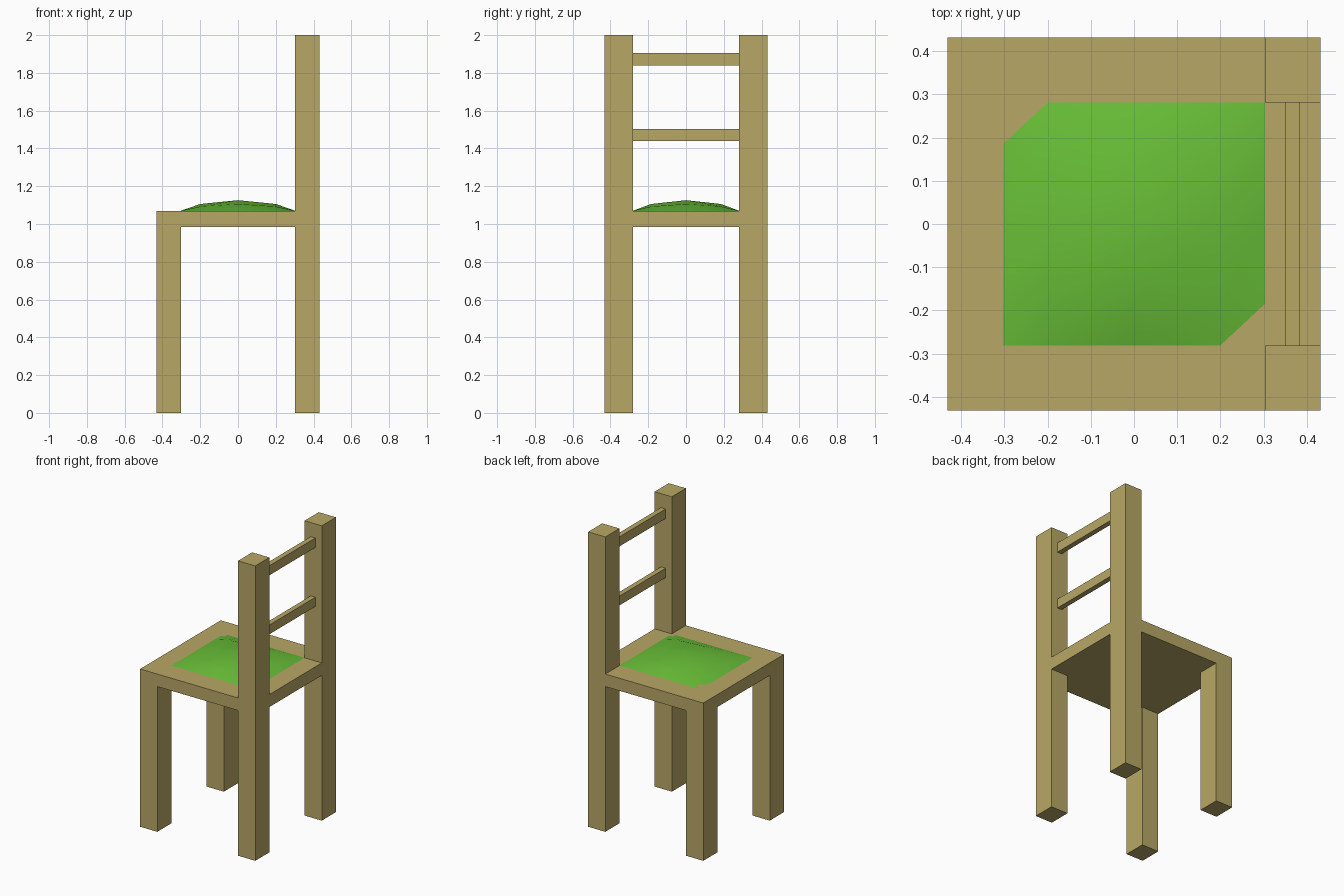
import bpy
import bmesh

if "Cube" in bpy.data.objects:
    bpy.data.objects.remove(bpy.data.objects["Cube"])

OUT, LEG_X, LEG_Y = 0.432, 0.303, 0.281
SEAT_LOW, SEAT_TOP, HEIGHT = 0.985, 1.07, 2.0


def material(name, color):
    mat = bpy.data.materials.new(name)
    mat.diffuse_color = (*color, 1)
    mat.use_nodes = True
    mat.node_tree.nodes["Principled BSDF"].inputs["Base Color"].default_value = mat.diffuse_color
    return mat


def finish(name, bm, mat):
    bmesh.ops.recalc_face_normals(bm, faces=bm.faces[:])
    mesh = bpy.data.meshes.new(name)
    bm.to_mesh(mesh)
    bm.free()
    mesh.materials.append(mat)
    obj = bpy.data.objects.new(name, mesh)
    bpy.context.collection.objects.link(obj)
    return obj


def sheet(bm, xs, ys, height):
    """Grid of quads over the given x and y lines."""
    rows = [[bm.verts.new((x, y, height(i, j))) for j, y in enumerate(ys)]
            for i, x in enumerate(xs)]
    for i in range(len(xs) - 1):
        for j in range(len(ys) - 1):
            bm.faces.new((rows[i][j], rows[i + 1][j],
                          rows[i + 1][j + 1], rows[i][j + 1]))


def extrude_to(bm, faces, z):
    """Extrude faces vertically until they reach height z."""
    new = bmesh.ops.extrude_discrete_faces(bm, faces=faces)["faces"]
    for v in {v for f in new for v in f.verts}:
        v.co.z = z


wood = material("wood", (0.479, 0.386, 0.133))
green = material("green_fabric", (0.138, 0.515, 0.038))

# Frame: seat slab divided so that its corners extrude into legs and back posts
bm = bmesh.new()
xs, ys = (-OUT, -LEG_X, LEG_X, OUT), (-OUT, -LEG_Y, LEG_Y, OUT)
sheet(bm, xs, ys, lambda i, j: SEAT_LOW)
slab = bmesh.ops.extrude_face_region(bm, geom=bm.faces[:], use_keep_orig=True)
for v in [g for g in slab["geom"] if isinstance(g, bmesh.types.BMVert)]:
    v.co.z = SEAT_TOP
bmesh.ops.recalc_face_normals(bm, faces=bm.faces[:])
corners = [f for f in bm.faces if abs(f.normal.z) > 0.9
           and abs(f.calc_center_median().x) > LEG_X
           and abs(f.calc_center_median().y) > LEG_Y]
legs = [f for f in corners if f.calc_center_median().z < 1.0]
posts = [f for f in corners if f not in legs and f.calc_center_median().x > 0]
extrude_to(bm, legs, 0)
extrude_to(bm, posts, HEIGHT)
finish("seat_frame_with_legs", bm, wood)

# Back rungs between the posts
for name, low, high in (("lower_rung", 1.44, 1.503), ("upper_rung", 1.84, 1.905)):
    bm = bmesh.ops and bmesh.new()
    bmesh.ops.create_cube(bm, size=1)
    for v in bm.verts:
        v.co = (0.367 + v.co.x * 0.035, v.co.y * 2 * LEG_Y,
                (low + high) / 2 + v.co.z * (high - low))
    finish(name, bm, wood)

# Domed cushion
bm = bmesh.new()
rise = (0, 0.64, 1, 0.64, 0)
sheet(bm, (-LEG_X, -0.2, 0, 0.2, LEG_X), (-LEG_Y, -0.185, 0, 0.185, LEG_Y),
      lambda i, j: SEAT_TOP + 0.056 * rise[i] * rise[j])
cushion = finish("cushion", bm, green)
for v in cushion.data.polygons:
    v.use_smooth = True
if cushion.data.polygons[0].normal.z < 0:
    cushion.data.flip_normals()
